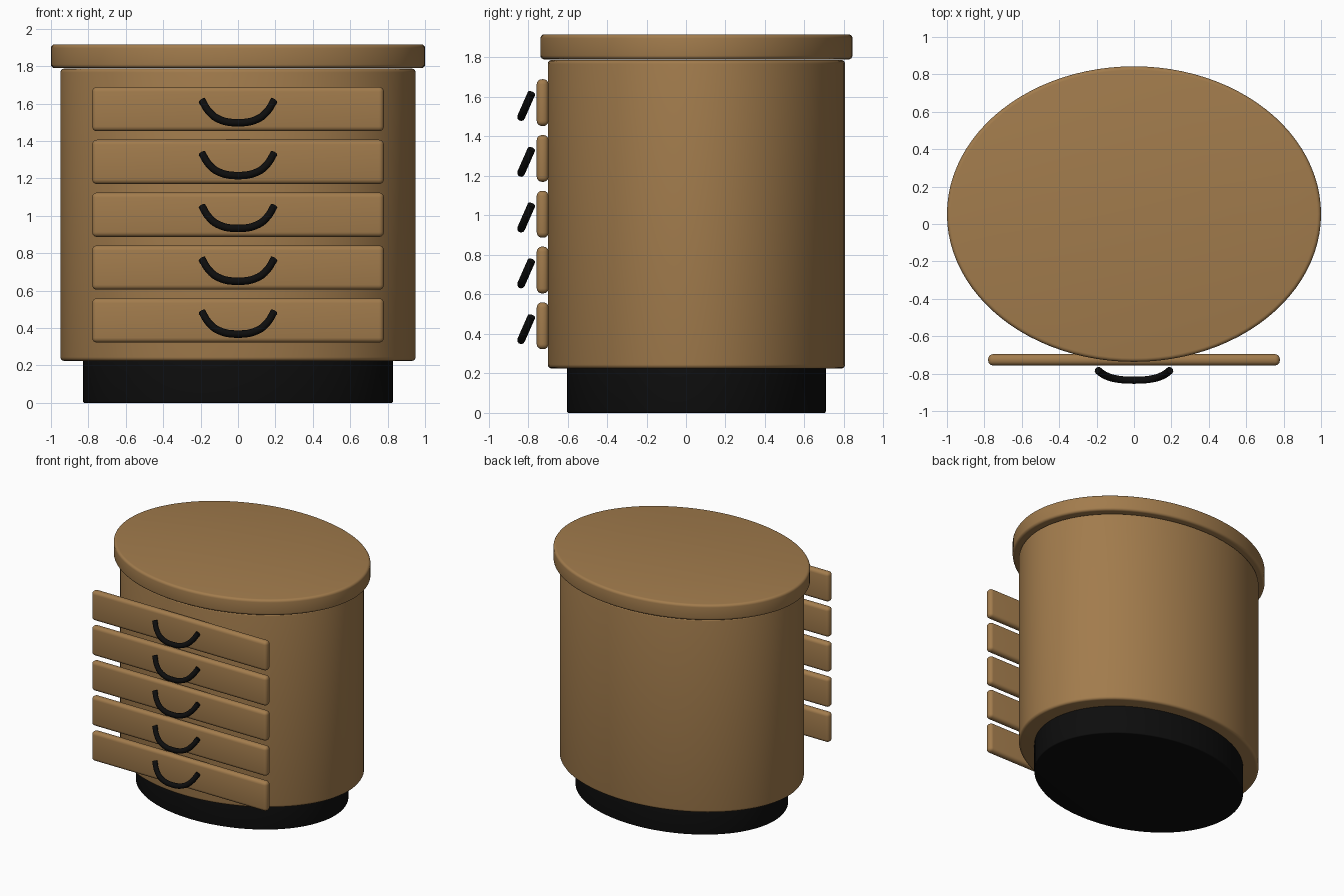
import bpy, math
from mathutils import Vector

cube = bpy.data.objects.get("Cube")
if cube:
    bpy.data.objects.remove(cube, do_unlink=True)


def material(name, rgb):
    m = bpy.data.materials.new(name)
    m.use_nodes = True
    m.diffuse_color = (*rgb, 1)
    m.node_tree.nodes["Principled BSDF"].inputs["Base Color"].default_value = (*rgb, 1)
    return m


wood = material("brown wood", (0.36, 0.20, 0.073))
black = material("black", (0.004, 0.004, 0.004))
CENTRE_Y = 0.053


def finish(obj, name, mat, bevel):
    """Name, colour, round the edges and smooth a part."""
    obj.name = name
    obj.data.materials.append(mat)
    bpy.ops.object.transform_apply(location=False, rotation=False, scale=True)
    mod = obj.modifiers.new("rounded edges", "BEVEL")
    mod.width = bevel
    mod.segments = 4
    mod.limit_method = "ANGLE"
    bpy.ops.object.modifier_apply(modifier=mod.name)
    bpy.ops.object.shade_smooth_by_angle(angle=math.radians(35))


def oval(name, rx, ry, z0, z1, mat, bevel):
    bpy.ops.mesh.primitive_cylinder_add(vertices=96, radius=1, depth=1,
                                        location=(0, CENTRE_Y, (z0 + z1) / 2))
    obj = bpy.context.object
    obj.scale = (rx, ry, z1 - z0)
    finish(obj, name, mat, bevel)


def drawer_front(name, z):
    bpy.ops.mesh.primitive_cube_add(size=1, location=(0, -0.726, z))
    obj = bpy.context.object
    obj.scale = (1.56, 0.06, 0.237)
    finish(obj, name, wood, 0.026)


def handle(name, z):
    """Tilted, drooping bar, mirrored about the middle."""
    half = [(0.193, 0.047), (0.158, -0.010), (0.105, -0.053), (0, -0.073)]
    pts = [(-x, h) for x, h in half] + [(x, h) for x, h in half[-2::-1]]
    curve = bpy.data.curves.new(name, "CURVE")
    curve.dimensions = "3D"
    curve.bevel_depth = 0.02
    curve.bevel_resolution = 3
    curve.use_fill_caps = True
    curve.resolution_u = 6
    spline = curve.splines.new("BEZIER")
    spline.bezier_points.add(len(pts) - 1)
    for p, (x, h) in zip(spline.bezier_points, pts):
        p.co = Vector((x, -0.803 + 0.44 * h, h))
        p.handle_left_type = p.handle_right_type = "AUTO"
    curve.materials.append(black)
    obj = bpy.data.objects.new(name, curve)
    obj.location.z = z
    bpy.context.collection.objects.link(obj)
    # turn the swept bar into a mesh
    bpy.ops.object.select_all(action="DESELECT")
    obj.select_set(True)
    bpy.context.view_layer.objects.active = obj
    bpy.ops.object.convert(target="MESH")
    bpy.ops.object.shade_smooth_by_angle(angle=math.radians(40))


# Oval carcass
oval("plinth", 0.828, 0.655, 0, 0.23, black, 0.008)
oval("cabinet_body", 0.95, 0.753, 0.225, 1.787, wood, 0.02)
oval("table_top", 1.0, 0.79, 1.79, 1.917, wood, 0.02)

# Five drawers with handles
for i in range(5):
    z = 0.441 + i * 0.2825
    drawer_front(f"drawer_front_{i + 1}", z)
    handle(f"drawer_handle_{i + 1}", z)
